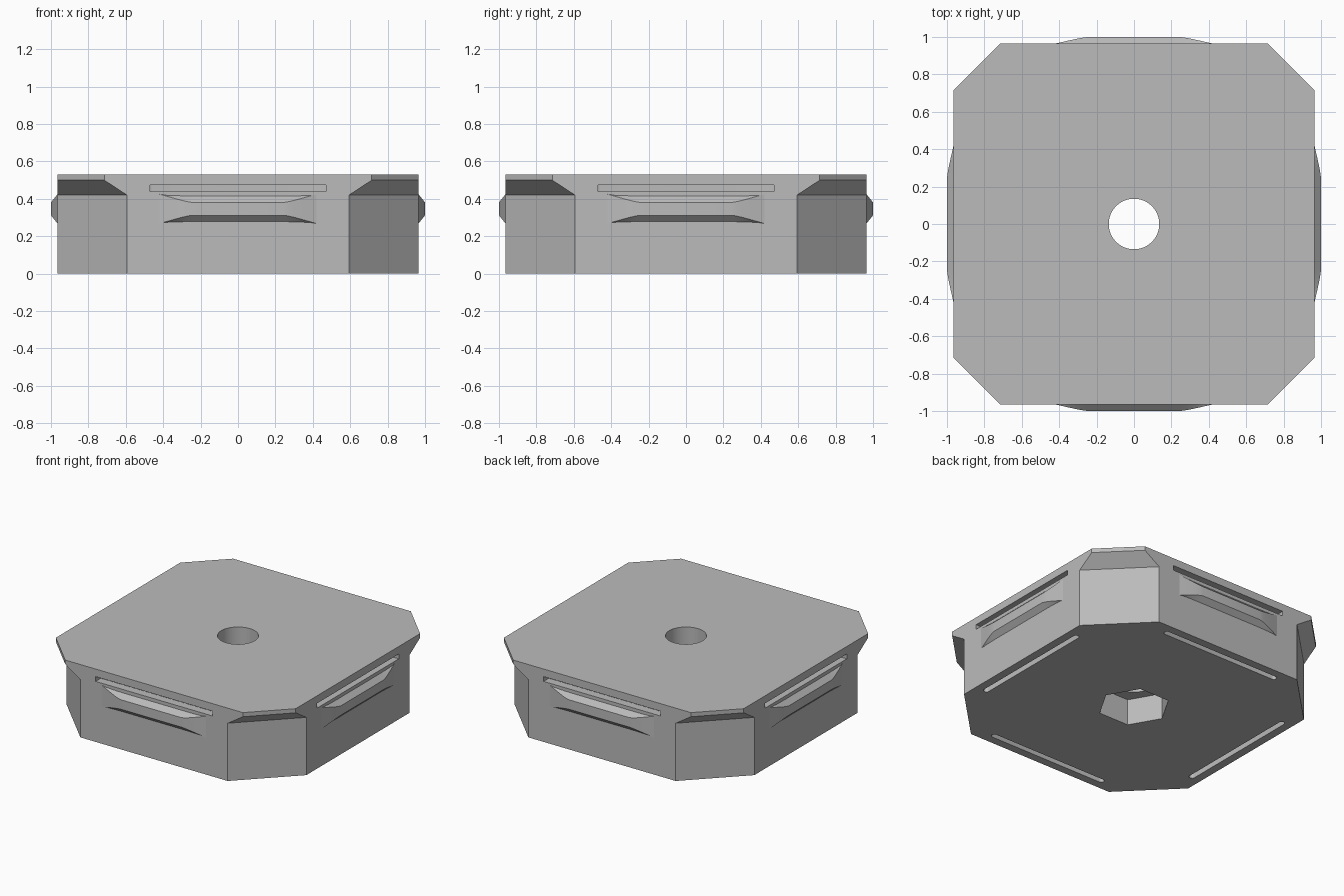
import bpy, bmesh, math
from mathutils import Matrix

if "Cube" in bpy.data.objects:
    bpy.data.objects.remove(bpy.data.objects["Cube"])

grey = bpy.data.materials.new("light grey plastic")
grey.diffuse_color = (0.5, 0.5, 0.5, 1)
grey.use_nodes = True
grey.node_tree.nodes["Principled BSDF"].inputs["Base Color"].default_value = grey.diffuse_color


def loft(name, rings):
    """Closed solid through matching rings of 3D points."""
    bm = bmesh.new()
    loops = [[bm.verts.new(p) for p in ring] for ring in rings]
    n = len(loops[0])
    for a, b in zip(loops, loops[1:]):
        for i in range(n):
            j = (i + 1) % n
            bm.faces.new((a[i], a[j], b[j], b[i]))
    bm.faces.new(loops[0])
    bm.faces.new(loops[-1])
    bmesh.ops.recalc_face_normals(bm, faces=bm.faces)
    mesh = bpy.data.meshes.new(name)
    bm.to_mesh(mesh)
    bm.free()
    mesh.materials.append(grey)
    ob = bpy.data.objects.new(name, mesh)
    bpy.context.collection.objects.link(ob)
    return ob


def prism(name, pts, z0, z1):
    return loft(name, [[(x, y, z) for x, y in pts] for z in (z0, z1)])


def circle(r, n, start=0.0):
    return [(r * math.cos(start + 2 * math.pi * i / n),
             r * math.sin(start + 2 * math.pi * i / n)) for i in range(n)]


def octagon(c, z, h=0.965):
    return [(x, y, z) for x, y in ((h, -c), (h, c), (c, h), (-c, h),
                                   (-h, c), (-h, -c), (-c, -h), (c, -h))]


def smooth(ob, degrees):
    bpy.ops.object.select_all(action='DESELECT')
    ob.select_set(True)
    bpy.context.view_layer.objects.active = ob
    bpy.ops.object.shade_smooth_by_angle(angle=math.radians(degrees))


# Square body with clipped corners that flare out below the top plate
body = loft("body", [octagon(0.593, 0), octagon(0.593, 0.42),
                     octagon(0.715, 0.50), octagon(0.715, 0.53)])

# Bolt hole from above, hexagonal nut pocket from below
cutters = [prism("bolt_hole_cutter", circle(0.135, 64), 0.1, 0.6),
           prism("nut_pocket_cutter", circle(0.24, 6), -0.1, 0.19)]

# Round-ended channel outline, open at the underside on each side
r, half = 0.02, 0.48
channel = []
for end in (1, -1):
    for i in range(9):
        t = -math.pi / 2 + math.pi * i / 8
        channel.append((end * (half - r + r * math.cos(t)),
                        -0.885 + end * r * math.sin(t)))

# Half outline of the snap ridge: position along the side, height off it
half_outline = [(0.42, 0), (0.38, 0.009), (0.34, 0.018), (0.30, 0.0265),
                (0.27, 0.032), (0.245, 0.035)]
outline = [(-x, d) for x, d in half_outline] + half_outline[::-1]
slope = 0.044 / 0.035

for k, side in enumerate(("front", "right", "back", "left")):
    turn = Matrix.Rotation(k * math.pi / 2, 4, 'Z')
    # Channel and the slot in the wall that it opens into
    slot = prism(side + "_slot_cutter",
                 [(-0.47, -1.1), (0.47, -1.1), (0.47, -0.88), (-0.47, -0.88)],
                 0.44, 0.475)
    chan = prism(side + "_channel_cutter", channel, -0.1, 0.474)
    # Snap ridge with sloped upper and lower faces
    ridge = loft(side + "_snap_ridge",
                 [[(x, -0.955, 0.268), (x, -0.965 - d, 0.268 + d * slope),
                   (x, -0.965 - d, 0.425 - d * slope), (x, -0.955, 0.425)]
                  for x, d in outline])
    for ob in (slot, chan, ridge):
        ob.data.transform(turn)
    smooth(ridge, 25)
    cutters += [chan, slot]

# Cut all openings, then drop the cutters
for cutter in cutters:
    mod = body.modifiers.new(cutter.name, 'BOOLEAN')
    mod.operation = 'DIFFERENCE'
    mod.solver = 'EXACT'
    mod.object = cutter
    cutter.hide_render = True
bpy.context.view_layer.objects.active = body
for mod in list(body.modifiers):
    bpy.ops.object.modifier_apply(modifier=mod.name)
for cutter in cutters:
    bpy.data.objects.remove(cutter)
smooth(body, 25)
